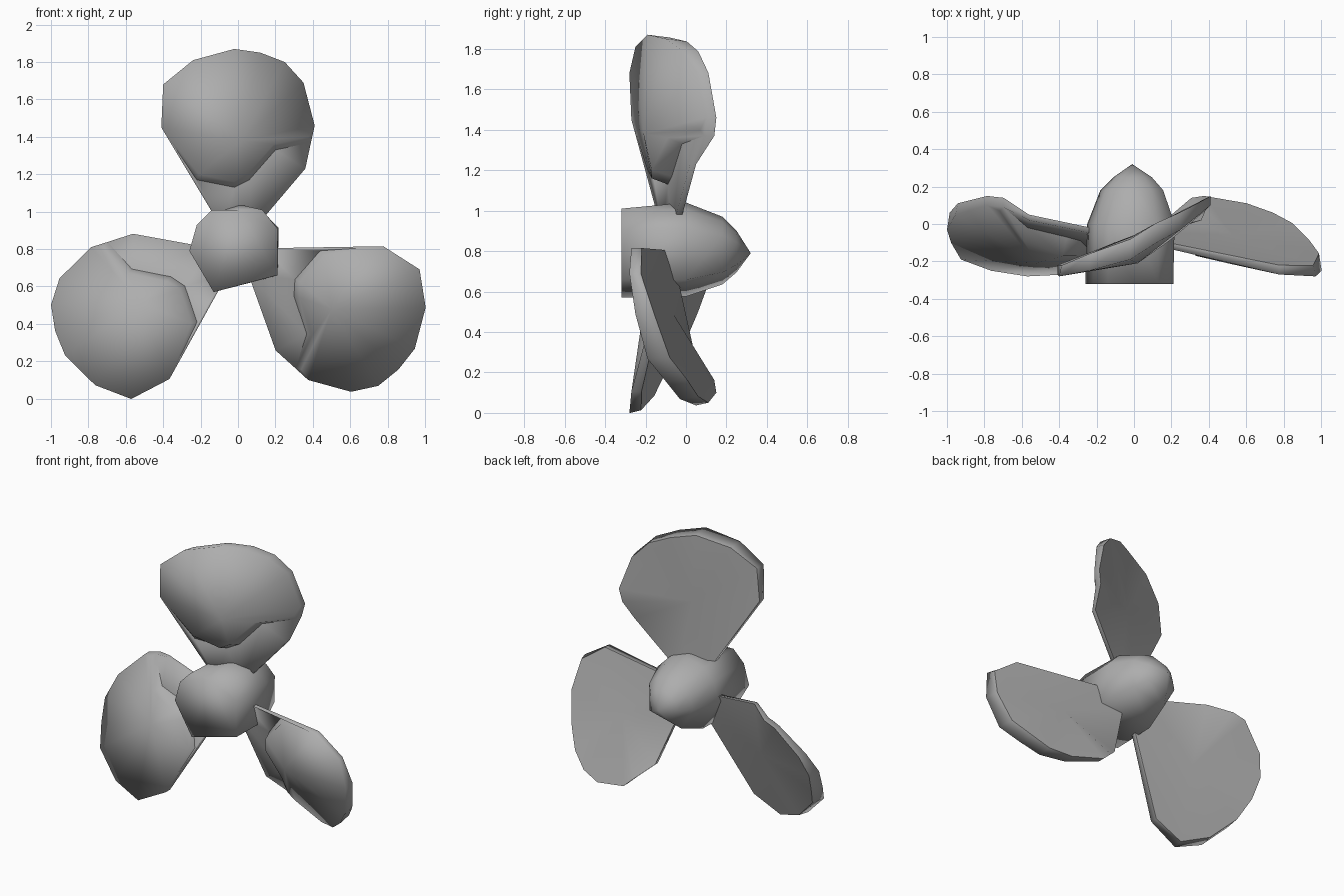
import bpy
import bmesh
import math
from mathutils import Matrix, Vector

default_cube = bpy.data.objects.get("Cube")
if default_cube:
    bpy.data.objects.remove(default_cube, do_unlink=True)

AXIS_HEIGHT = 0.79

# One plain metal colour for the whole propeller
metal = bpy.data.materials.new("grey_metal")
metal.use_nodes = True
GREY = (0.42, 0.42, 0.42, 1)
metal.diffuse_color = GREY
metal.node_tree.nodes["Principled BSDF"].inputs["Base Color"].default_value = GREY


def add_points(bm, points):
    """Points are given as x, height, depth."""
    return [bm.verts.new((x, y, z)) for x, z, y in points]


def strip(bm, first, second, closed=False):
    """Quads between two rows of vertices."""
    count = len(first)
    for i in range(count if closed else count - 1):
        j = (i + 1) % count
        bm.faces.new((first[i], first[j], second[j], second[i]))


def fan(bm, ring, centre):
    """Triangles from a closed ring to one centre vertex."""
    for i, vert in enumerate(ring):
        bm.faces.new((vert, ring[(i + 1) % len(ring)], centre))


def crease(bm, row):
    """Keep the edges along a row of vertices sharp."""
    for a, b in zip(row, row[1:]):
        bm.edges.get((a, b)).smooth = False


def finish(bm, name):
    bmesh.ops.recalc_face_normals(bm, faces=bm.faces[:])
    bmesh.ops.triangulate(bm, faces=[f for f in bm.faces if len(f.verts) > 4])
    for face in bm.faces:
        face.smooth = True
    mesh = bpy.data.meshes.new(name)
    bm.to_mesh(mesh)
    bm.free()
    mesh.materials.append(metal)
    obj = bpy.data.objects.new(name, mesh)
    bpy.context.scene.collection.objects.link(obj)


def build_hub():
    """Flat-ended faceted barrel that closes to a pointed nose at the back."""
    bm = bmesh.new()
    section = [(-0.26, 0.79), (-0.13, 0.57), (0.21, 0.66), (0.21, 0.91),
               (0.13, 1.01), (0, 1.01), (-0.14, 1.01), (-0.22, 0.93)]
    previous = add_points(bm, [(x, z, -0.32) for x, z in section])
    bm.faces.new(previous)
    for depth, radius in ((0, 0.25), (0.18, 0.18), (0.25, 0.11)):
        ring = []
        for x, z in section:
            spoke = Vector((x, z - AXIS_HEIGHT)).normalized() * radius
            ring.append((spoke.x, spoke.y + AXIS_HEIGHT, depth))
        ring = add_points(bm, ring)
        strip(bm, previous, ring, closed=True)
        previous = ring
    nose = add_points(bm, [(-0.01, AXIS_HEIGHT, 0.32)])[0]
    fan(bm, previous, nose)
    finish(bm, "hub")


def build_blade(name, angle):
    """Twisted blade: thin root, stepped-up front pad and a plain back."""
    bm = bmesh.new()
    # Rounded outer rim, from the leading side over the tip
    rim = add_points(bm, [
        (-0.41, 1.45, -0.27), (-0.4, 1.68, -0.28), (-0.24, 1.81, -0.25),
        (-0.02, 1.87, -0.19), (0.12, 1.85, -0.1), (0.25, 1.8, -0.03),
        (0.35, 1.69, 0.05), (0.41, 1.46, 0.1)])
    # Upper and lower edges of the step on the front
    crest = add_points(bm, [
        (-0.21, 1.2, -0.19), (-0.02, 1.16, -0.17), (0.05, 1.2, -0.17),
        (0.19, 1.36, -0.09), (0.38, 1.4, 0.07)])
    foot = add_points(bm, [
        (-0.22, 1.17, -0.16), (-0.02, 1.13, -0.09), (0.06, 1.17, -0.07),
        (0.2, 1.33, -0.02), (0.39, 1.37, 0.09)])
    shoulder, root_right, root_left = add_points(bm, [
        (0.36, 1.23, 0.02), (0.08, 0.9, -0.07), (-0.08, 0.9, -0.12)])

    # Front pad, step, root and the slivers joining them at both sides
    pad_centre = add_points(bm, [(0.02, 1.38, -0.21)])[0]
    fan(bm, rim + crest[::-1], pad_centre)
    strip(bm, crest, foot)
    for corners in ((rim[-1], crest[-1], foot[-1]),
                    (rim[0], crest[0], foot[0]),
                    (rim[0], foot[0], root_left),
                    (foot[0], foot[1], root_left),
                    (foot[1], root_right, root_left),
                    (foot[1], foot[2], root_right),
                    (foot[2], foot[3], root_right),
                    (foot[3], shoulder, root_right),
                    (foot[3], foot[4], shoulder)):
        bm.faces.new(corners)
    crease(bm, [rim[0]] + foot)

    # Side wall, thicker towards the tip, and the plain back
    outline = rim + [foot[-1], shoulder, root_right, root_left]
    back = []
    for vert in outline:
        x, y, z = vert.co
        thickness = 0.03 if z < 1.3 else 0.05 + 0.27 * max(0, z - 1.65)
        inset = 0.97 if z > 1.5 else 1
        back.append((x * inset, 1.4 + (z - 1.4) * inset, y + thickness))
    back = add_points(bm, back)
    strip(bm, outline, back, closed=True)
    back_centre = add_points(bm, [(0, 1.4, -0.06)])[0]
    fan(bm, back, back_centre)
    crease(bm, back + back[:1])

    # Swing the blade to its place around the hub axis
    pivot = Vector((0, 0, AXIS_HEIGHT))
    bmesh.ops.rotate(bm, verts=bm.verts[:], cent=pivot,
                     matrix=Matrix.Rotation(angle, 3, "Y"))
    finish(bm, name)


build_hub()
for index, name in enumerate(("top_blade", "left_blade", "right_blade")):
    build_blade(name, index * math.tau / 3)
